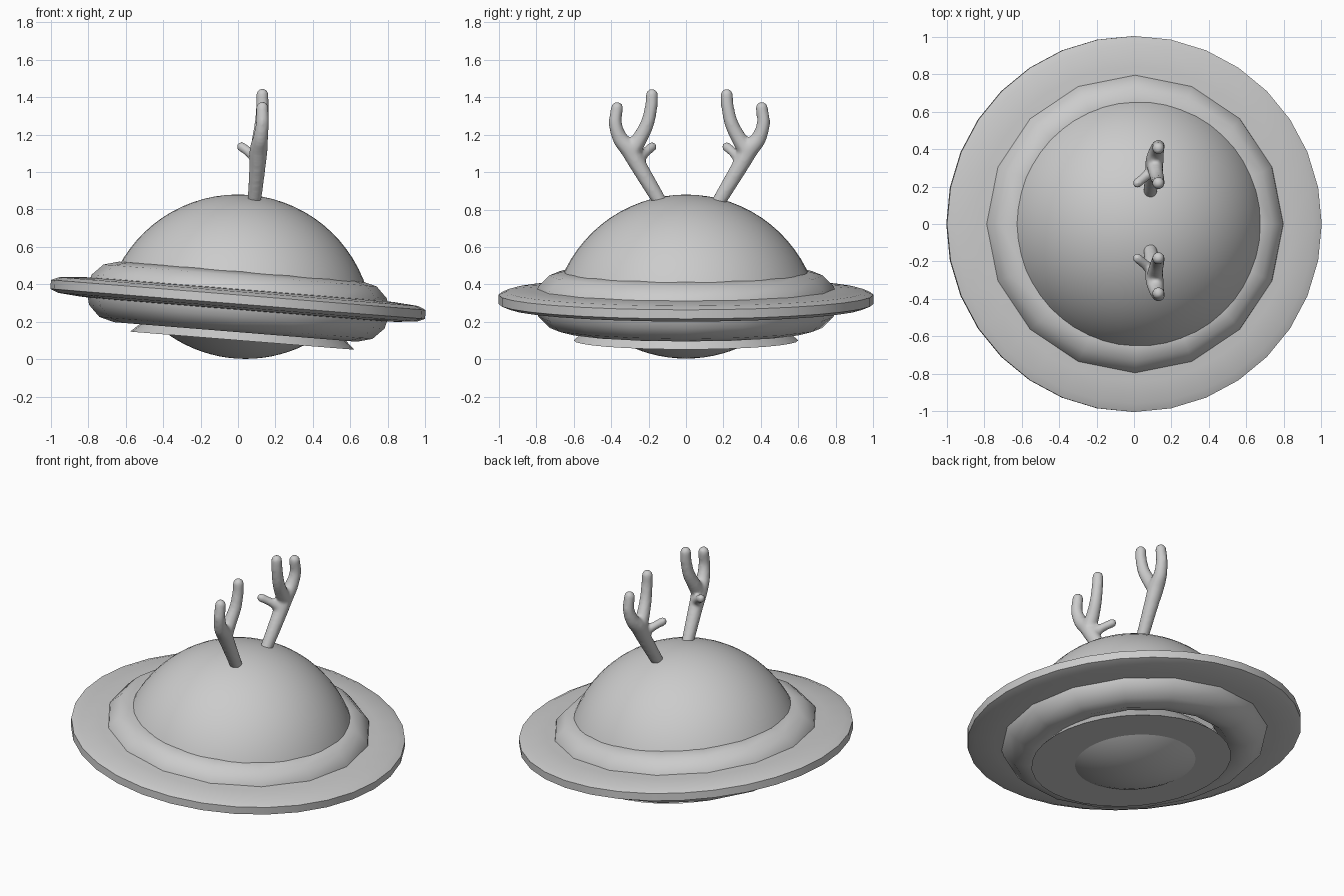
import bpy, bmesh
from math import sin, cos, pi, radians
from mathutils import Vector, Matrix

if "Cube" in bpy.data.objects:
    bpy.data.objects.remove(bpy.data.objects["Cube"])

TILT = radians(4.6)


def finish(name, bm, loc=(0, 0, 0), tilt=0.0, angle=40):
    bmesh.ops.recalc_face_normals(bm, faces=bm.faces)
    me = bpy.data.meshes.new(name)
    bm.to_mesh(me)
    bm.free()
    ob = bpy.data.objects.new(name, me)
    bpy.context.collection.objects.link(ob)
    ob.location = loc
    ob.rotation_euler = (0, tilt, 0)
    bpy.ops.object.select_all(action='DESELECT')
    ob.select_set(True)
    bpy.context.view_layer.objects.active = ob
    bpy.ops.object.shade_smooth_by_angle(angle=radians(angle))
    return ob


def lathe(name, profile, segs, closed=False, **kw):
    bm = bmesh.new()
    vs = [bm.verts.new((r, 0, z)) for r, z in profile]
    edges = [bm.edges.new(p) for p in zip(vs, vs[1:])]
    if closed:
        edges.append(bm.edges.new((vs[-1], vs[0])))
    bmesh.ops.spin(bm, geom=vs + edges, cent=(0, 0, 0), axis=(0, 0, 1),
                   angle=2 * pi, steps=segs, use_merge=True)
    bmesh.ops.remove_doubles(bm, verts=bm.verts, dist=1e-4)
    return finish(name, bm, **kw)


def arc(radius, a0, a1, n):
    angles = [radians(a0 + (a1 - a0) * i / n) for i in range(n + 1)]
    return [(radius * sin(a), radius * cos(a)) for a in angles]


# Upper dome and the shallow bulge underneath
lathe("dome", arc(0.72, 0, 78, 16), 48, loc=(0, 0, 0.16))
lathe("belly_bulge", arc(0.72, 180, 142, 10), 48, loc=(0.04, 0, 0.723))

# Faceted padded ring
ring = [(0.65 + 0.162 * cos(i * pi / 6), 0.162 * sin(i * pi / 6)) for i in range(12)]
lathe("padded_ring", ring, 16, closed=True, loc=(0, 0, 0.308), tilt=TILT, angle=60)

# Thin brim, tapering outwards
brim = [(0.68, 0.06), (0.84, 0.052), (0.96, 0.042), (1.003, 0.024),
        (1.003, -0.024), (0.96, -0.042), (0.84, -0.052), (0.68, -0.06)]
lathe("brim", brim, 32, closed=True, loc=(0, 0, 0.32), tilt=TILT)

# Flared base plate with flat underside
lathe("base_plate", [(0, 0.11), (0.48, 0.11), (0.6, 0), (0, 0)], 32,
      loc=(0.022, 0, 0.1), tilt=TILT)

# Antler branches: control points (x, y, z, radius)
branches = [
    [(0.085, 0.15, 0.83, 0.038), (0.095, 0.21, 0.93, 0.042), (0.105, 0.275, 1.04, 0.046),
     (0.11, 0.32, 1.12, 0.05), (0.12, 0.37, 1.18, 0.042), (0.13, 0.396, 1.26, 0.036),
     (0.13, 0.387, 1.343, 0.034)],
    [(0.11, 0.31, 1.11, 0.048), (0.115, 0.265, 1.18, 0.042), (0.125, 0.225, 1.26, 0.038),
     (0.13, 0.204, 1.35, 0.035), (0.13, 0.2, 1.413, 0.034)],
    [(0.10, 0.27, 1.07, 0.035), (0.06, 0.235, 1.105, 0.027), (0.018, 0.2, 1.135, 0.027)],
]


def smooth_path(pts, n=8):
    p = [Vector(q) for q in pts]
    p = [2 * p[0] - p[1]] + p + [2 * p[-1] - p[-2]]
    for a, b, c, d in zip(p, p[1:], p[2:], p[3:]):
        for i in range(n):
            t = i / n
            yield 0.5 * (2 * b + (c - a) * t + (2 * a - 5 * b + 4 * c - d) * t * t
                         + (3 * b - a - 3 * c + d) * t ** 3)
    yield p[-2]


# Overlapping balls along each branch are fused into one skin, then mirrored
bm = bmesh.new()
for branch in branches:
    for q in smooth_path(branch):
        bmesh.ops.create_icosphere(bm, subdivisions=2, radius=q[3],
                                   matrix=Matrix.Translation(q.to_3d() if len(q) == 3 else Vector(q[:3])))
antlers = finish("antlers", bm, loc=(0, 0.018, 0), angle=180)
fuse = antlers.modifiers.new("fuse", 'REMESH')
fuse.mode = 'VOXEL'
fuse.voxel_size = 0.01
fuse.use_smooth_shade = True
relax = antlers.modifiers.new("relax", 'SMOOTH')
relax.factor = 0.5
relax.iterations = 6
mirror = antlers.modifiers.new("mirror", 'MIRROR')
mirror.use_axis = (False, True, False)
mirror.use_mirror_merge = False
